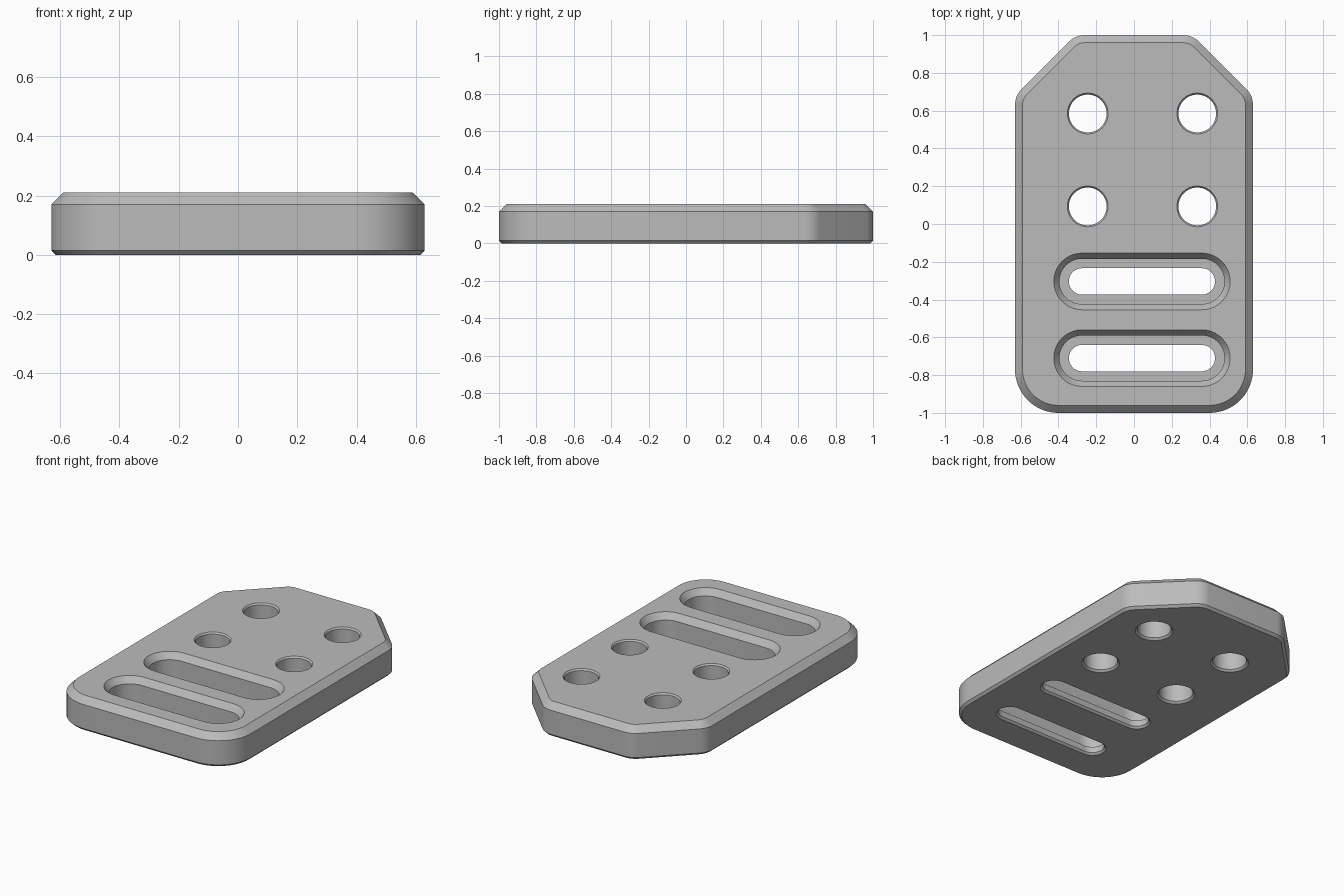
import bpy
import bmesh
from math import cos, sin, radians

cube = bpy.data.objects.get("Cube")
if cube:
    bpy.data.objects.remove(cube, do_unlink=True)

grey = bpy.data.materials.new("light grey")
grey.use_nodes = True
colour = (0.5, 0.5, 0.5, 1)
grey.diffuse_color = colour
grey.node_tree.nodes["Principled BSDF"].inputs["Base Color"].default_value = colour

HEIGHT = 0.21
bm = bmesh.new()
cap_edges = []


def outline(arcs, offset, z):
    """Closed ring of vertices through arcs of (x, y, radius, start, end, steps)."""
    ring = []
    for x, y, radius, start, end, steps in arcs:
        for i in range(steps + 1):
            a = radians(start + (end - start) * i / steps)
            r = radius + offset
            ring.append(bm.verts.new((x + r * cos(a), y + r * sin(a), z)))
    return ring


def wall(arcs, profile):
    """Loft the outline through (offset, z) steps, keeping the end rims for the caps."""
    rings = [outline(arcs, offset, z) for offset, z in profile]
    n = len(rings[0])
    for low, high in zip(rings, rings[1:]):
        for i in range(n):
            j = (i + 1) % n
            bm.faces.new((low[i], low[j], high[j], high[i]))
    rims = []
    for ring in (rings[0], rings[-1]):
        rims.append([bm.edges.get((ring[i], ring[(i + 1) % n])) for i in range(n)])
    cap_edges.append(rims)


def corner_arcs():
    """Plate outline: large round front corners, clipped back corners."""
    half, clip, r, s = 0.63, 0.32, 0.23, 0.12
    t = s * 0.4142
    right = [
        (half - r, -1 + r, r, -90, 0, 16),
        (half - s, 1 - clip - t, s, 0, 45, 8),
        (half - clip - t, 1 - s, s, 45, 90, 8),
    ]
    left = [(-x, y, rad, 180 - b, 180 - a, n) for x, y, rad, a, b, n in reversed(right)]
    return right + left


# Outer wall with a wide top chamfer and a narrow bottom one
wall(corner_arcs(), [(-0.015, 0), (0, 0.015), (0, 0.17), (-0.04, HEIGHT)])

# Four round bolt holes
for x in (-0.245, 0.335):
    for y in (0.093, 0.585):
        wall([(x, y, 0.1, 0, 352.5, 47)],
             [(0.012, 0), (0, 0.012), (0, HEIGHT - 0.01), (0.008, HEIGHT)])

# Two long slots, each stepped with a recessed ledge
for y in (-0.304, -0.71):
    ends = [(0.042 + 0.317, y, 0.07, -90, 90, 20),
            (0.042 - 0.317, y, 0.07, 90, 270, 20)]
    wall(ends, [(0.012, 0), (0, 0.012), (0, 0.05), (0.05, 0.05),
                (0.05, 0.17), (0.08, HEIGHT)])

# Flat bottom and top faces, with the openings left out
for side in (0, 1):
    edges = [e for rims in cap_edges for e in rims[side]]
    bmesh.ops.triangle_fill(bm, edges=edges, use_beauty=True,
                            normal=(0, 0, 1 if side else -1))

bmesh.ops.recalc_face_normals(bm, faces=bm.faces)
mesh = bpy.data.meshes.new("mounting_plate")
bm.to_mesh(mesh)
bm.free()
mesh.materials.append(grey)
plate = bpy.data.objects.new("mounting_plate", mesh)
bpy.context.collection.objects.link(plate)

bpy.ops.object.select_all(action="DESELECT")
plate.select_set(True)
bpy.context.view_layer.objects.active = plate
bpy.ops.object.shade_smooth_by_angle(angle=radians(25))
